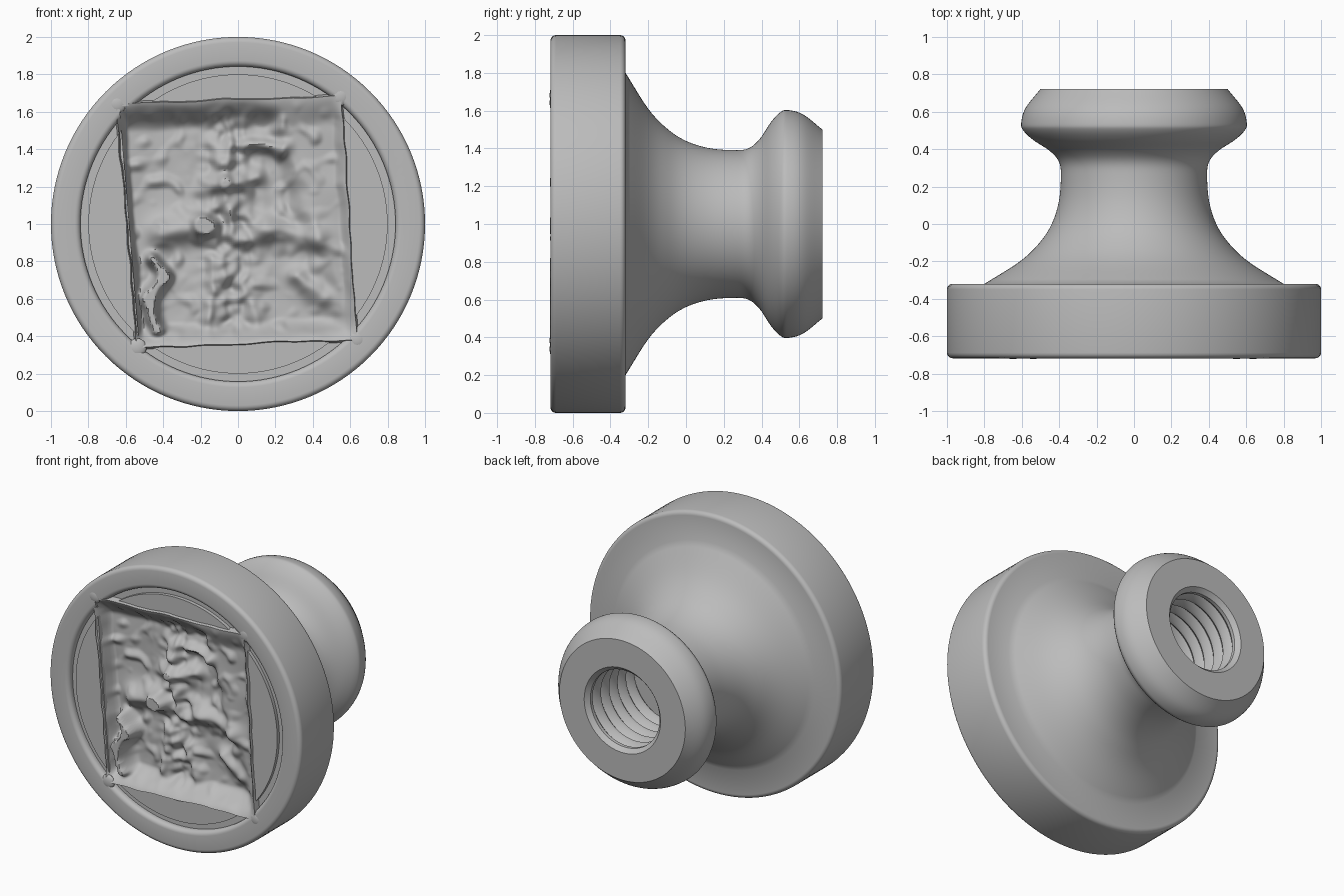
import bpy, bmesh, math
from math import sin, cos, pi, exp
from mathutils import Vector, noise

cube = bpy.data.objects.get("Cube")
if cube:
    bpy.data.objects.remove(cube, do_unlink=True)

grey = bpy.data.materials.new("plain grey")
grey.use_nodes = True
grey.diffuse_color = (0.5, 0.5, 0.5, 1)
grey.node_tree.nodes["Principled BSDF"].inputs["Base Color"].default_value = (0.5, 0.5, 0.5, 1)

FRONT, BACK, AXIS = -0.718, 0.722, 1.0


def make_object(name, bm):
    bmesh.ops.recalc_face_normals(bm, faces=bm.faces)
    mesh = bpy.data.meshes.new(name)
    bm.to_mesh(mesh)
    bm.free()
    mesh.materials.append(grey)
    ob = bpy.data.objects.new(name, mesh)
    bpy.context.collection.objects.link(ob)
    return ob


def smooth(ob, degrees):
    bpy.ops.object.select_all(action='DESELECT')
    ob.select_set(True)
    bpy.context.view_layer.objects.active = ob
    bpy.ops.object.shade_smooth_by_angle(angle=math.radians(degrees))


def lathe(name, profile, steps=128):
    """Spin (y, radius) points around the horizontal axis; closed at both ends."""
    bm = bmesh.new()
    rings = [[bm.verts.new((r * cos(2 * pi * i / steps), y, AXIS + r * sin(2 * pi * i / steps)))
              for i in range(steps)] for y, r in profile]
    for a, b in zip(rings, rings[1:]):
        for i in range(steps):
            j = (i + 1) % steps
            bm.faces.new((a[i], a[j], b[j], b[i]))
    bm.faces.new(rings[0])
    bm.faces.new(rings[-1])
    return make_object(name, bm)


def rounded(cy, cr, rad, start, end, n=5):
    """Arc of profile points, angles in degrees."""
    angles = [math.radians(start + (end - start) * k / n) for k in range(n + 1)]
    return [(cy + rad * sin(a), cr + rad * cos(a)) for a in angles]


def spline(points, n=5):
    """Smooth curve through the profile points."""
    p = [Vector(q) for q in points]
    p = [2 * p[0] - p[1]] + p + [2 * p[-1] - p[-2]]
    out = []
    for a, b, c, d in zip(p, p[1:], p[2:], p[3:]):
        for k in range(n):
            t = k / n
            out.append(0.5 * (2 * b + (c - a) * t + (2 * a - 5 * b + 4 * c - d) * t * t
                              + (3 * b - a - 3 * c + d) * t ** 3))
    return [tuple(v) for v in out] + [tuple(points[-1])]


# Profile: front face, ring channel, rounded rim, flared neck, bulb and threaded socket
DISC_BACK = -0.32
floor = FRONT + 0.02
channel = FRONT + 0.045
profile = [(floor, 0.8), (channel, 0.8), (channel, 0.842)]
profile += rounded(FRONT + 0.032, 0.874, 0.032, -180, -90, 6)
profile += rounded(FRONT + 0.03, 0.97, 0.03, -90, 0)
profile += rounded(DISC_BACK - 0.03, 0.97, 0.03, 0, 90)
profile += spline([(DISC_BACK, 0.80), (-0.2, 0.61), (-0.1, 0.505), (0, 0.44), (0.12, 0.402), (0.25, 0.391),
                   (0.33, 0.4), (0.39, 0.45), (0.45, 0.54), (0.5, 0.592), (0.54, 0.603), (0.62, 0.58), (BACK, 0.5)])
profile += [(BACK, 0.303)]
PITCH = 0.095
for k in range(6):
    y = BACK - k * PITCH
    profile += [(y - 0.03, 0.275), (y - 0.055, 0.275), (y - 0.085, 0.3)]
body = lathe("knob_body", profile)

# Slightly skewed panel: corners at bottom left, bottom right, top right, top left
CORNERS = [Vector(c) for c in ((-0.55, 0.325), (0.65, 0.37), (0.56, 1.695), (-0.66, 1.655))]


def panel_point(u, v):
    a, b, c, d = CORNERS
    return a.lerp(b, u).lerp(d.lerp(c, u), v)


# Pocket cut into the front of the disc
bm = bmesh.new()
middle = panel_point(0.5, 0.5)
inner = [middle.lerp(c, 0.96) for c in CORNERS]
loops = [[bm.verts.new((c.x, yy, c.y)) for c in inner] for yy in (FRONT - 0.1, FRONT + 0.28)]
for i in range(4):
    j = (i + 1) % 4
    bm.faces.new((loops[0][i], loops[0][j], loops[1][j], loops[1][i]))
for loop in loops:
    bm.faces.new(loop)
cutter = make_object("pocket_cutter", bm)
cutter.hide_render = True
cut = body.modifiers.new("pocket", 'BOOLEAN')
cut.operation, cut.solver, cut.object = 'DIFFERENCE', 'EXACT', cutter
bpy.context.view_layer.objects.active = body
bpy.ops.object.modifier_apply(modifier=cut.name)
bpy.data.objects.remove(cutter, do_unlink=True)
smooth(body, 35)

# Raised strokes of the relief: start, end, width, height
STROKES = [
    ((-0.08, 1.4), (-0.04, 1.1), 0.06, 0.08), ((0.04, 1.43), (0.24, 1.41), 0.04, 0.08),
    ((-0.18, 1.01), (-0.16, 0.99), 0.04, 0.19), ((-0.15, 1.2), (0.1, 1.25), 0.05, 0.06),
    ((-0.4, 0.95), (-0.2, 1.0), 0.07, 0.08), ((-0.15, 0.95), (0.15, 0.95), 0.07, 0.05),
    ((0.15, 0.98), (0.42, 0.92), 0.06, 0.06), ((0.32, 0.72), (0.45, 0.6), 0.05, 0.06),
    ((-0.1, 0.8), (-0.15, 0.5), 0.06, 0.05), ((0.02, 0.7), (0.1, 0.5), 0.05, 0.04),
    ((-0.46, 0.81), (-0.39, 0.72), 0.03, 0.18), ((-0.39, 0.72), (-0.48, 0.6), 0.035, 0.18),
    ((-0.48, 0.6), (-0.43, 0.43), 0.035, 0.18),
]
STROKES = [(Vector(a), Vector(b), w, h) for a, b, w, h in STROKES]


def ramp(t):
    t = max(0.0, min(1.0, t))
    return t * t * (3 - 2 * t)


def relief_depth(p, u, v):
    """Depth below the front plane; a shallow shelf runs down the right side."""
    walls = ramp(u / 0.05) * ramp((1 - u) / 0.06) * ramp(v / 0.11) * ramp((1 - v) / 0.13)
    shelf = ramp((p.x - 0.15 - (1.45 - p.y) * 0.33 + 0.04 * noise.noise(Vector((p.x, p.y, 5)) * 8)) / 0.14)
    depth = 0.14 - 0.08 * shelf + 0.02 * noise.noise(Vector((p.x, p.y, 0)) * 4)
    depth -= 0.05 * max(0.0, noise.noise(Vector((p.x, p.y, 3)) * 11)) ** 1.5
    for a, b, w, h in STROKES:
        t = max(0.0, min(1.0, (p - a).dot(b - a) / (b - a).length_squared))
        depth -= h * exp(-((p - a.lerp(b, t)).length / w) ** 2)
    rough = exp(-((p.x + 0.05) / 0.14) ** 2) * noise.noise(Vector((p.x, p.y, 7)) * 16)
    return max(0.0, depth + 0.05 * rough) * walls


# Sculpted relief panel with a short skirt round its edge
N = 120
bm = bmesh.new()
grid = []
for j in range(N + 1):
    row = []
    for i in range(N + 1):
        u, v = i / N, j / N
        p = panel_point(u, v)
        edge = i in (0, N) or j in (0, N)
        yy = FRONT - 0.002 + (0.05 if edge else relief_depth(p, u, v))
        wobble = 0.012 * noise.noise(Vector((p.x, p.y, 1)) * 7)
        row.append(bm.verts.new((p.x + wobble, yy, p.y + wobble)))
    grid.append(row)
for a, b in zip(grid, grid[1:]):
    for i in range(N):
        bm.faces.new((a[i], a[i + 1], b[i + 1], b[i]))
relief = make_object("relief_panel", bm)
if sum(f.normal.y * f.area for f in relief.data.polygons) > 0:
    relief.data.flip_normals()
smooth(relief, 50)

# Raised corner tabs of the panel
bm = bmesh.new()
for c in CORNERS:
    spot = middle.lerp(c, 0.98)
    ball = bmesh.ops.create_uvsphere(bm, u_segments=20, v_segments=12, radius=0.05)["verts"]
    for vert in ball:
        vert.co = Vector((vert.co.x + spot.x, vert.co.y * 0.4 + FRONT + 0.016, vert.co.z + spot.y))
tabs = make_object("corner_tabs", bm)
smooth(tabs, 60)
